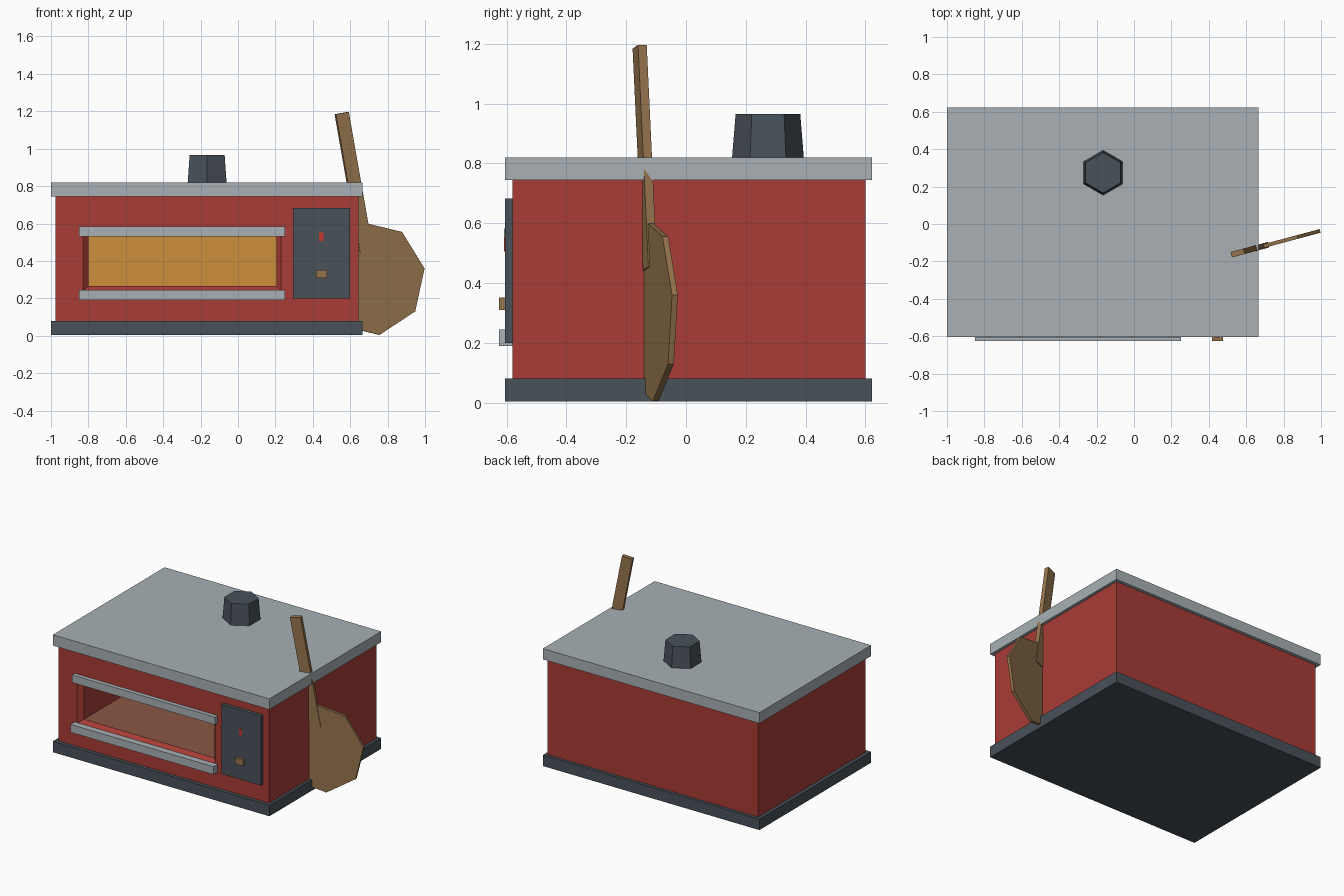
import bpy, bmesh, math
from mathutils import Matrix, Vector

if "Cube" in bpy.data.objects:
    bpy.data.objects.remove(bpy.data.objects["Cube"], do_unlink=True)


def material(name, r, g, b):
    # 8-bit display colour to linear
    lin = [((c / 255 + 0.055) / 1.055) ** 2.4 for c in (r, g, b)] + [1]
    m = bpy.data.materials.new(name)
    m.use_nodes = True
    m.diffuse_color = lin
    m.node_tree.nodes["Principled BSDF"].inputs["Base Color"].default_value = lin
    return m


RED = material("red enamel", 168, 60, 54)
STEEL = material("light steel", 168, 176, 180)
DARK = material("dark slate", 72, 81, 89)
WOOD = material("wood", 148, 116, 77)
GLOW = material("orange glow", 206, 143, 60)
STONE = material("baking stone", 139, 87, 68)
BUTTON = material("bright red", 195, 55, 40)


def finish(name, bm, *mats):
    bmesh.ops.recalc_face_normals(bm, faces=bm.faces)
    mesh = bpy.data.meshes.new(name)
    bm.to_mesh(mesh)
    bm.free()
    for m in mats:
        mesh.materials.append(m)
    ob = bpy.data.objects.new(name, mesh)
    bpy.context.collection.objects.link(ob)
    return ob


def box(name, mat, x, y, z):
    """Box from (low, high) ranges along each axis."""
    bm = bmesh.new()
    bmesh.ops.create_cube(bm, size=1)
    for v in bm.verts:
        v.co = [lo + (c + 0.5) * (hi - lo) for c, (lo, hi) in zip(v.co, (x, y, z))]
    return finish(name, bm, mat)


def slab(name, mat, outline, thickness, place):
    """Flat outline in x and z, given thickness along y, then placed."""
    bm = bmesh.new()
    face = bm.faces.new([bm.verts.new((x, -thickness / 2, z)) for x, z in outline])
    out = bmesh.ops.extrude_face_region(bm, geom=[face])
    verts = [g for g in out["geom"] if isinstance(g, bmesh.types.BMVert)]
    bmesh.ops.translate(bm, verts=verts, vec=(0, thickness, 0))
    bmesh.ops.transform(bm, matrix=place, verts=bm.verts)
    return finish(name, bm, mat)


# Oven body: rectangular rings running over the shell and into the chamber
SHELL = (-0.975, 0.645, 0.08, 0.745)
MOUTH = (-0.83, 0.23, 0.24, 0.56)
CHAMBER = (-0.80, 0.205, 0.265, 0.535)
rings = [(SHELL, 0.60), (SHELL, -0.58), (MOUTH, -0.58), (CHAMBER, -0.55), (CHAMBER, 0.5)]
bm = bmesh.new()
loops = [[bm.verts.new((x, y, z)) for x, z in ((a, c), (b, c), (b, d), (a, d))]
         for (a, b, c, d), y in rings]
for p, q in zip(loops, loops[1:]):
    for i in range(4):
        j = (i + 1) % 4
        bm.faces.new((p[i], p[j], q[j], q[i]))
bm.faces.new(loops[0])
glow = bm.faces.new(loops[-1])
bmesh.ops.recalc_face_normals(bm, faces=bm.faces)
for f in bm.faces:
    if f.normal.z > 0.9 and f.calc_center_median().z < 0.5:
        f.material_index = 2
glow.material_index = 1
finish("oven_body", bm, RED, GLOW, STONE)

# Base and roof plates
PLATE_X, PLATE_Y = (-1, 0.665), (-0.605, 0.622)
box("base_plate", DARK, PLATE_X, PLATE_Y, (0.004, 0.08))
box("roof_plate", STEEL, PLATE_X, PLATE_Y, (0.745, 0.82))

# Rails above and below the mouth
box("upper_rail", STEEL, (-0.85, 0.25), (-0.609, -0.58), (0.53, 0.583))
box("lower_rail", STEEL, (-0.85, 0.25), (-0.625, -0.58), (0.19, 0.245))

# Control panel with a light and a knob
box("control_panel", DARK, (0.295, 0.6), (-0.605, -0.58), (0.2, 0.683))
box("panel_light", BUTTON, (0.434, 0.456), (-0.608, -0.604), (0.506, 0.552))
box("panel_knob", WOOD, (0.416, 0.476), (-0.625, -0.604), (0.31, 0.352))

# Six-sided tapered chimney
bm = bmesh.new()
bmesh.ops.create_cone(bm, cap_ends=True, segments=6, radius1=0.12, radius2=0.108, depth=0.147)
turn = Matrix.Rotation(math.radians(30), 4, "Z")
if max(v.co.y for v in bm.verts) > 0.119:
    turn = Matrix.Identity(4)
bmesh.ops.transform(bm, matrix=Matrix.Translation((-0.165, 0.274, 0.8925)) @ turn, verts=bm.verts)
finish("chimney", bm, DARK)

# Wooden peel leaning through the side, turned a little about the vertical
place = Matrix.Translation((0.7225, -0.11, 0.3025)) @ Matrix.Rotation(math.radians(15), 4, "Z")
squash = 1 / math.cos(math.radians(15))
half = [(-0.0325, 0.2975), (0.1525, 0.2525), (0.2725, 0.0575), (0.2225, -0.1725)]
blade = [(x * squash, z) for x, z in half]
blade += [(-x, -z) for x, z in blade]
slab("peel_blade", WOOD, blade, 0.02, place)

top, bottom = Vector((-0.168 * squash, 0.888)), Vector((-0.038 * squash, 0.146))
axis = (top - bottom).normalized()
side = Vector((axis.y, -axis.x)) * 0.036
slab("peel_handle", WOOD, [bottom - side, bottom + side, top + side, top - side], 0.03, place)
